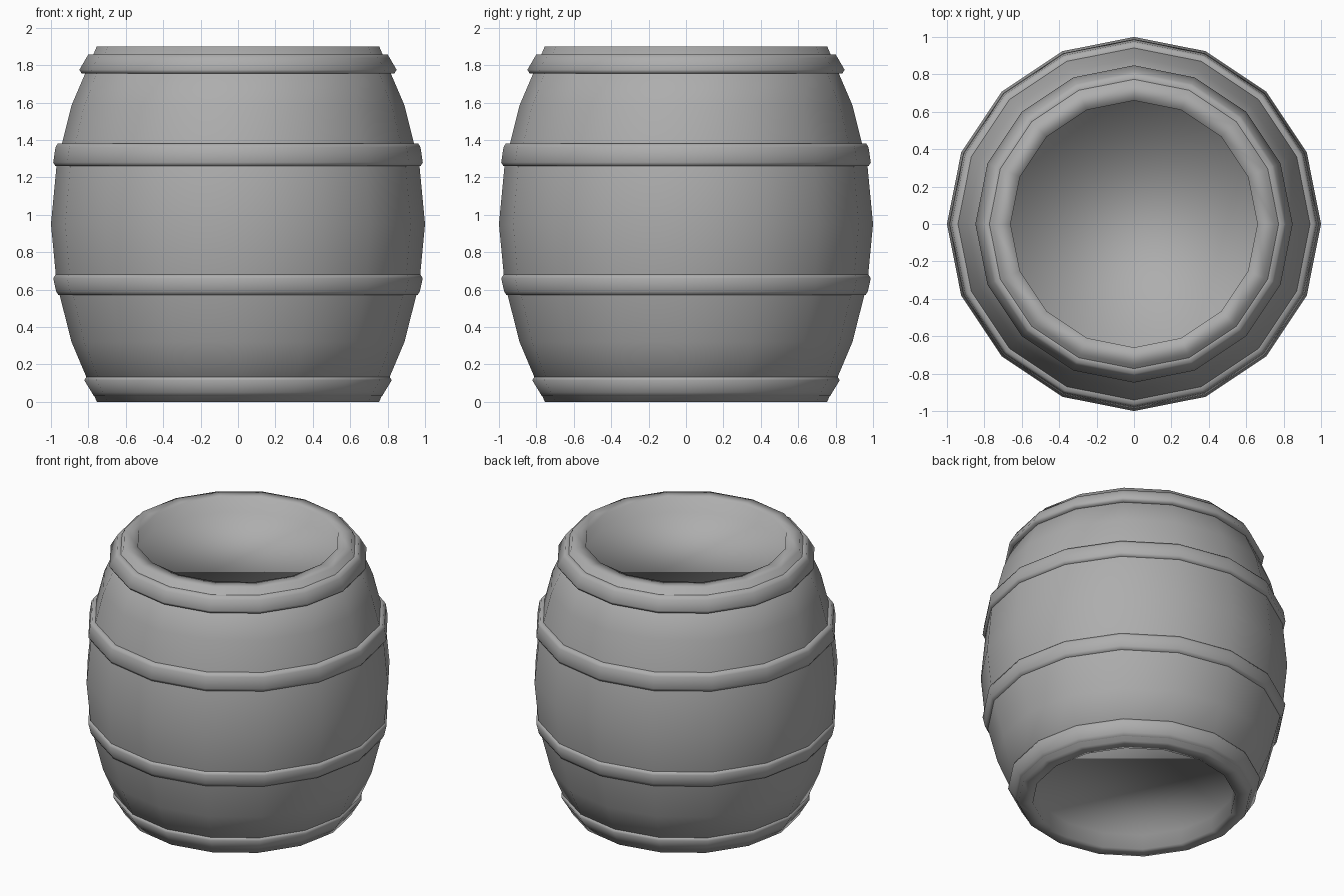
import bpy, bmesh, math

if "Cube" in bpy.data.objects:
    bpy.data.objects.remove(bpy.data.objects["Cube"])

SIDES = 16

# Darker grey shared by all parts
grey = bpy.data.materials.new("dark_grey")
grey.diffuse_color = (0.42, 0.42, 0.42, 1.0)
grey.use_nodes = True
grey.node_tree.nodes["Principled BSDF"].inputs["Base Color"].default_value = grey.diffuse_color

def lathe(name, profile, closed=False):
    """Revolve an (r, z) profile round z; open profiles get flat end caps."""
    bm = bmesh.new()
    rings = []
    for r, z in profile:
        rings.append([bm.verts.new((r * math.cos(2 * math.pi * i / SIDES),
                                    r * math.sin(2 * math.pi * i / SIDES), z))
                      for i in range(SIDES)])
    pairs = list(zip(rings, rings[1:]))
    if closed:
        pairs.append((rings[-1], rings[0]))
    for a, b in pairs:
        for i in range(SIDES):
            j = (i + 1) % SIDES
            bm.faces.new((a[i], a[j], b[j], b[i]))
    if not closed:
        bm.faces.new(rings[0][::-1])
        bm.faces.new(rings[-1])
    bmesh.ops.recalc_face_normals(bm, faces=bm.faces)
    for f in bm.faces:
        f.smooth = True
    me = bpy.data.meshes.new(name)
    bm.to_mesh(me)
    bm.free()
    me.materials.append(grey)
    ob = bpy.data.objects.new(name, me)
    bpy.context.collection.objects.link(ob)
    return ob

# Bulging body with a recessed lid at both ends
lathe("barrel_body", [
    (0.66, 0.105), (0.66, 0.0), (0.755, 0.0), (0.89, 0.32), (0.97, 0.635),
    (1.0, 0.95), (0.97, 1.265), (0.89, 1.585), (0.755, 1.9),
    (0.66, 1.9), (0.66, 1.795)])

# Bevelled hoops: bottom z, top z, outer radius at bottom and top
hoops = {
    "bottom_hoop": (0.03, 0.135, 0.782, 0.822),
    "lower_hoop": (0.57, 0.68, 0.972, 0.988),
    "upper_hoop": (1.26, 1.38, 0.988, 0.976),
    "top_hoop": (1.755, 1.857, 0.848, 0.812),
}
for name, (z0, z1, r0, r1) in hoops.items():
    lathe(name, [(r0 - 0.07, z0), (r0 - 0.012, z0), (r0, z0 + 0.02),
                 (r1, z1 - 0.02), (r1 - 0.012, z1), (r1 - 0.07, z1)], closed=True)
